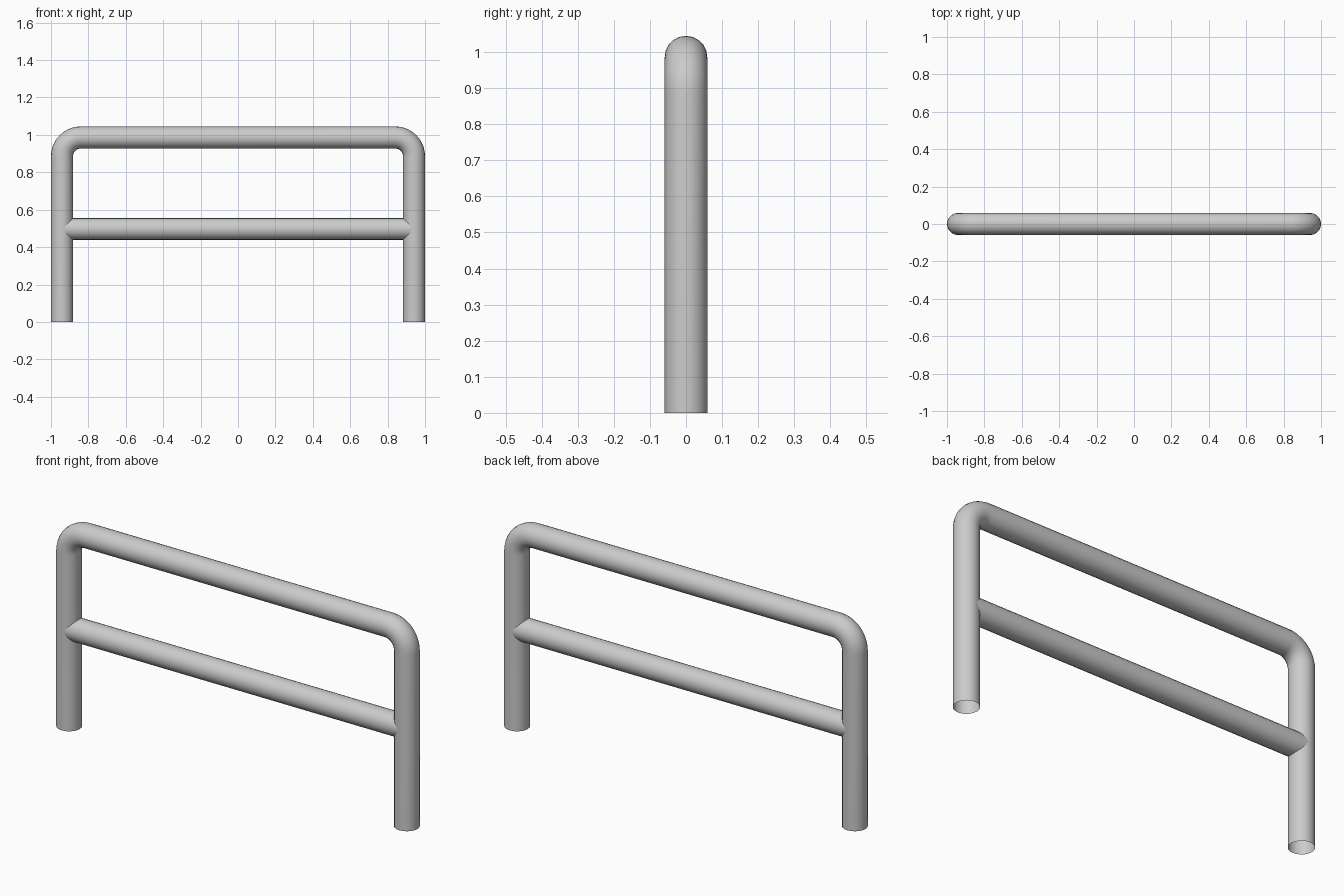
import bpy
import math
from mathutils import Vector

if "Cube" in bpy.data.objects:
    bpy.data.objects.remove(bpy.data.objects["Cube"], do_unlink=True)

RADIUS = 0.059
POST_X = 1.0 - RADIUS
TOP_Z = 1.045 - RADIUS
BEND = 0.1
RAIL_Z = 0.497

steel = bpy.data.materials.new("light_grey_steel")
steel.use_nodes = True
grey = (0.6, 0.6, 0.6, 1)
steel.diffuse_color = grey
steel.node_tree.nodes["Principled BSDF"].inputs["Base Color"].default_value = grey


def tube(name, points, radius):
    """Open-ended round tube swept along a path, turned into a smooth mesh."""
    curve = bpy.data.curves.new(name, "CURVE")
    curve.dimensions = "3D"
    curve.bevel_depth = radius
    curve.bevel_resolution = 8
    curve.use_fill_caps = False
    spline = curve.splines.new("POLY")
    spline.points.add(len(points) - 1)
    for spot, p in zip(spline.points, points):
        spot.co = (*p, 1)
    obj = bpy.data.objects.new(name, curve)
    bpy.context.collection.objects.link(obj)
    bpy.ops.object.select_all(action="DESELECT")
    obj.select_set(True)
    bpy.context.view_layer.objects.active = obj
    bpy.ops.object.convert(target="MESH")
    obj = bpy.context.object
    obj.name = name
    obj.data.materials.clear()
    obj.data.materials.append(steel)
    bpy.ops.object.shade_smooth_by_angle(angle=math.radians(40))
    return obj


# Bent frame: right post, rounded corner, then mirrored to the left side
steps = 10
half = [Vector((-POST_X, 0, 0))]
for i in range(steps + 1):
    a = math.pi / 2 * i / steps
    half.append(Vector((-POST_X + BEND * (1 - math.cos(a)), 0,
                        TOP_Z - BEND * (1 - math.sin(a)))))
other = [Vector((-p.x, p.y, p.z)) for p in reversed(half)]
tube("bent_frame", half + other, RADIUS)

# Middle rail running into both posts
tube("middle_rail", [(-POST_X, 0, RAIL_Z), (POST_X, 0, RAIL_Z)], RADIUS - 0.001)
